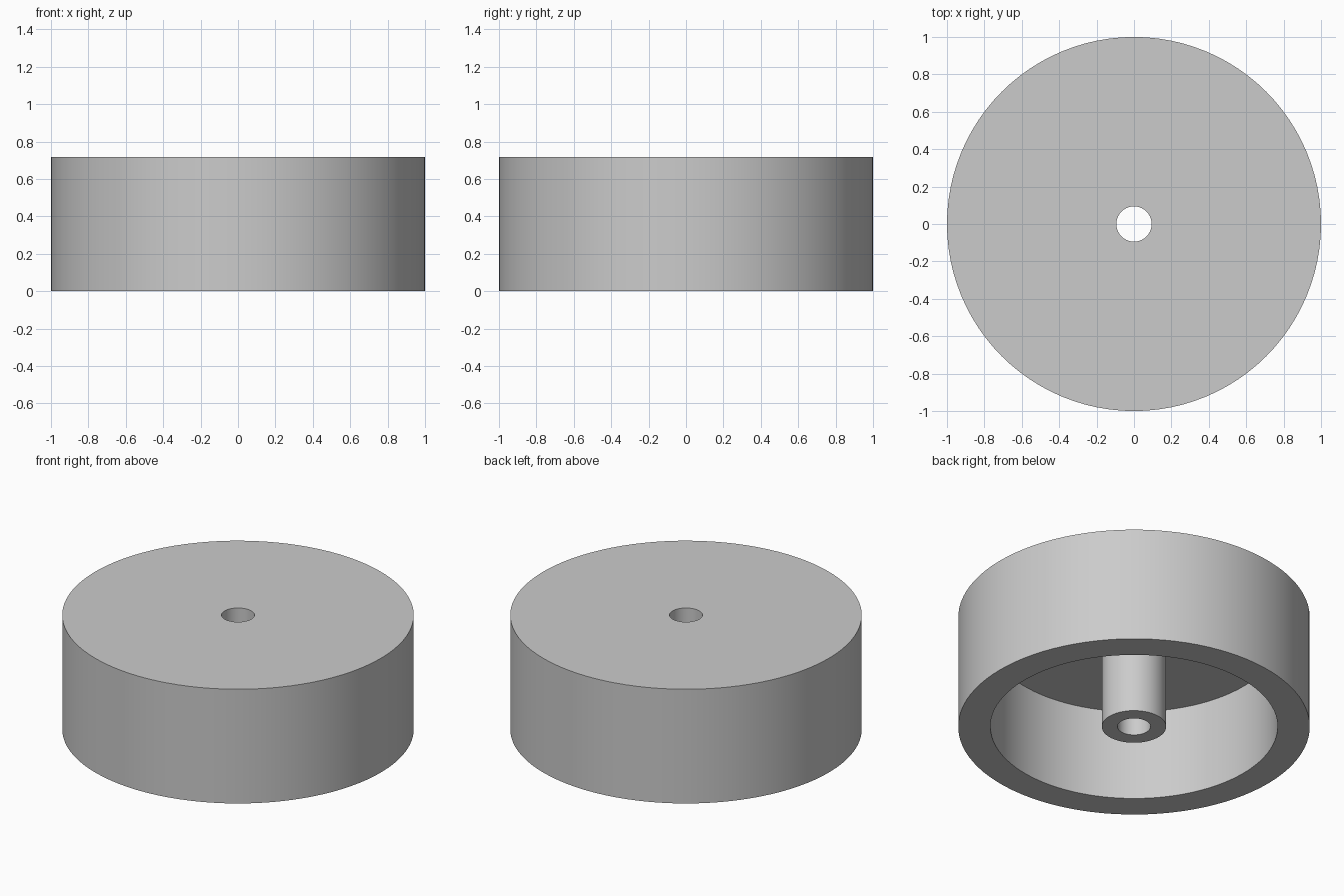
import bpy
import bmesh
import math

cube = bpy.data.objects.get("Cube")
if cube:
    bpy.data.objects.remove(cube, do_unlink=True)

# Single plain colour
grey = bpy.data.materials.new("light_grey")
grey.use_nodes = True
colour = (0.6, 0.6, 0.6, 1.0)
grey.diffuse_color = colour
grey.node_tree.nodes["Principled BSDF"].inputs["Base Color"].default_value = colour

SEGMENTS = 96
HEIGHT, CEILING = 0.717, 0.57
RIM, INNER_WALL, BOSS, BORE = 1.0, 0.817, 0.183, 0.094


def lathe(name, profile):
    """Spin a closed (radius, height) profile around z."""
    bm = bmesh.new()
    verts = [bm.verts.new((r, 0, z)) for r, z in profile]
    edges = [bm.edges.new((a, b)) for a, b in zip(verts, verts[1:] + verts[:1])]
    bmesh.ops.spin(bm, geom=verts + edges, cent=(0, 0, 0), axis=(0, 0, 1),
                   angle=math.tau, steps=SEGMENTS, use_merge=True)
    bmesh.ops.remove_doubles(bm, verts=bm.verts, dist=0.0001)
    bmesh.ops.recalc_face_normals(bm, faces=bm.faces)
    mesh = bpy.data.meshes.new(name)
    bm.to_mesh(mesh)
    bm.free()
    mesh.materials.append(grey)
    obj = bpy.data.objects.new(name, mesh)
    bpy.context.collection.objects.link(obj)
    bpy.ops.object.select_all(action="DESELECT")
    obj.select_set(True)
    bpy.context.view_layer.objects.active = obj
    bpy.ops.object.shade_smooth_by_angle(angle=math.radians(30))
    return obj


# Hollow drum with a closed top, open underside and bored central boss
lathe("wheel_body", [
    (BORE, 0), (BORE, HEIGHT),
    (RIM, HEIGHT), (RIM, 0),
    (INNER_WALL, 0), (INNER_WALL, CEILING),
    (BOSS, CEILING), (BOSS, 0),
])
